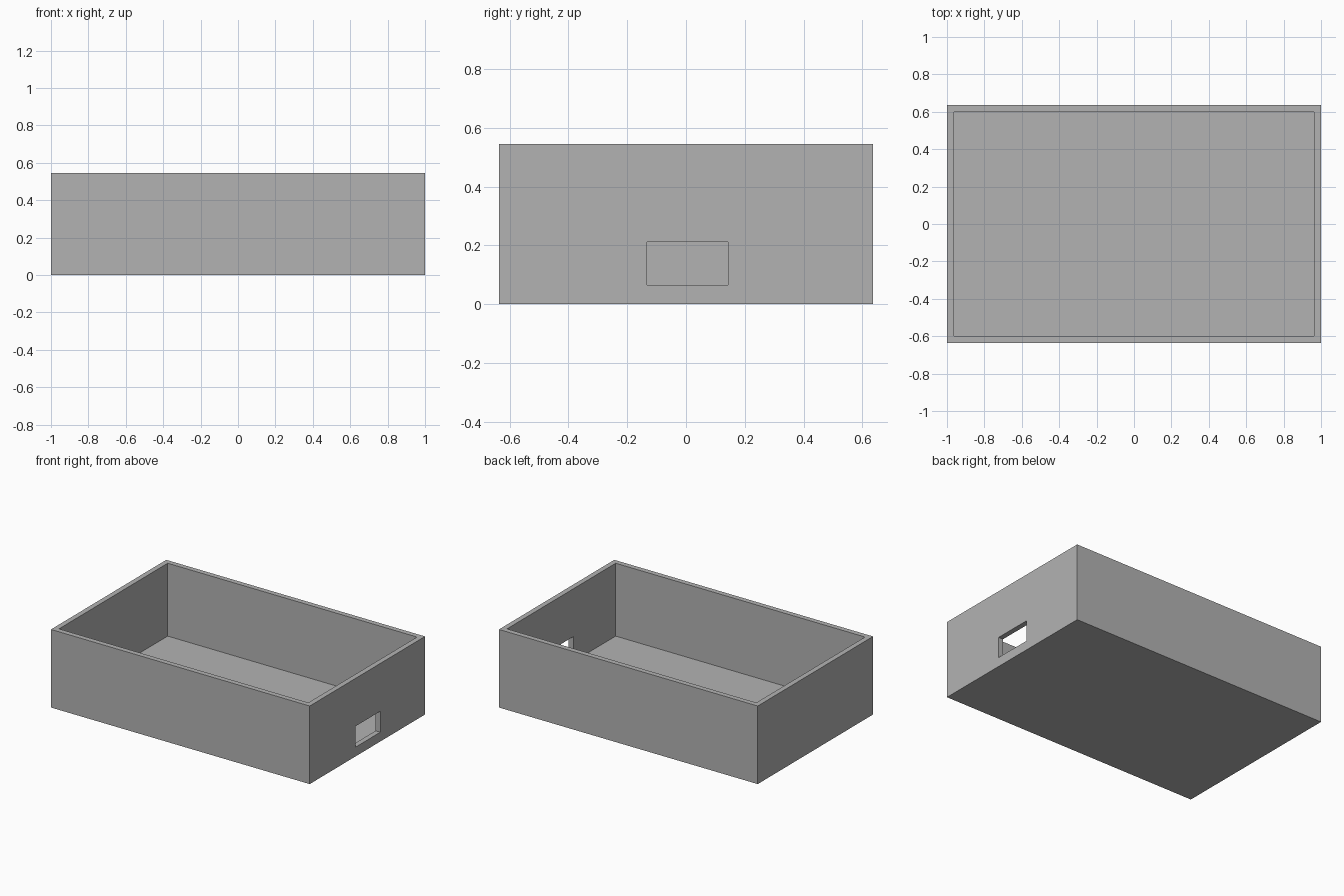
import bpy

cube = bpy.data.objects.get("Cube")
if cube:
    bpy.data.objects.remove(cube, do_unlink=True)

# Single plain grey
grey = bpy.data.materials.new("plain grey")
grey.use_nodes = True
colour = (0.45, 0.45, 0.45, 1)
grey.diffuse_color = colour
grey.node_tree.nodes["Principled BSDF"].inputs["Base Color"].default_value = colour


def box(name, low, high):
    """Box spanning two opposite corners."""
    centre = [(a + b) / 2 for a, b in zip(low, high)]
    bpy.ops.mesh.primitive_cube_add(size=1, location=centre)
    obj = bpy.context.object
    obj.name = name
    obj.scale = [b - a for a, b in zip(low, high)]
    bpy.ops.object.transform_apply(location=True, rotation=False, scale=True)
    obj.data.materials.append(grey)
    return obj


def cut(target, cutter):
    """Subtract the cutter, then discard it."""
    mod = target.modifiers.new("cut", "BOOLEAN")
    mod.operation = "DIFFERENCE"
    mod.solver = "EXACT"
    mod.object = cutter
    cutter.hide_render = True
    bpy.context.view_layer.objects.active = target
    bpy.ops.object.modifier_apply(modifier=mod.name)
    bpy.data.objects.remove(cutter, do_unlink=True)


X, Y, HEIGHT, WALL = 1.0, 0.6364, 0.5455, 0.0364

# Open tray with even walls and floor
tray = box("open_tray", (-X, -Y, 0), (X, Y, HEIGHT))
cut(tray, box("cavity_cutter", (WALL - X, WALL - Y, WALL),
              (X - WALL, Y - WALL, HEIGHT + 0.1)))

# Cable opening through the left wall
cut(tray, box("opening_cutter", (X - 0.1, -0.132, 0.065),
              (X + 0.1, 0.143, 0.211)))
